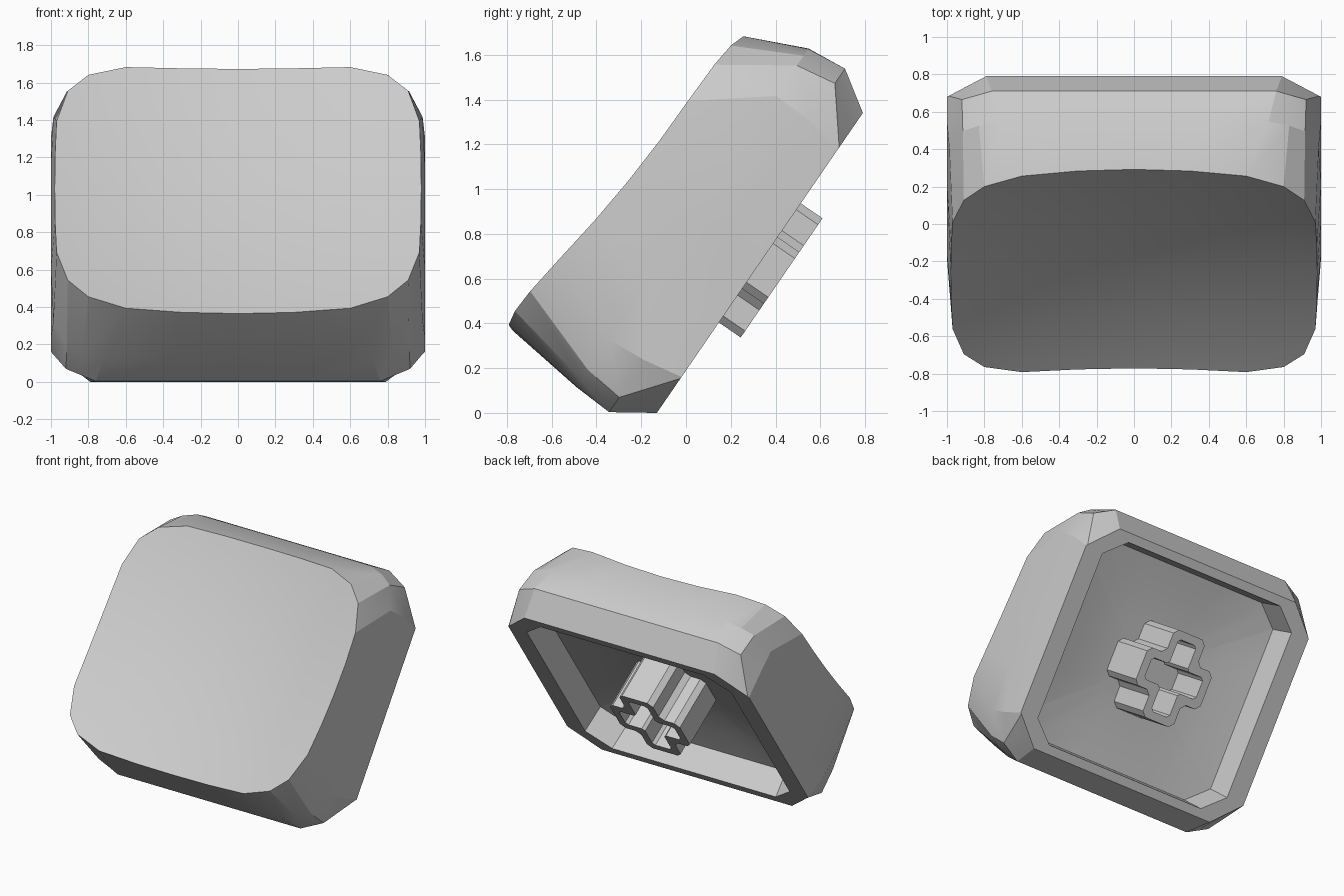
import bpy
import bmesh
from mathutils import Matrix, Vector

cube = bpy.data.objects.get("Cube")
if cube:
    bpy.data.objects.remove(cube, do_unlink=True)

# One plain grey plastic
grey = bpy.data.materials.new("grey_plastic")
grey.use_nodes = True
colour = (0.6, 0.6, 0.6, 1)
grey.diffuse_color = colour
grey.node_tree.nodes["Principled BSDF"].inputs["Base Color"].default_value = colour

# Key frame: local z is the key's height, leaned back onto its front edge
ALONG = Vector((0, 0.566, 0.824)).normalized()
UP = Vector((1, 0, 0)).cross(ALONG)
LEAN = Matrix((Vector((1, 0, 0)), ALONG, UP)).transposed().to_4x4()
LEAN.translation = (0, 0.33, 0.67)


def full_ring(quarter):
    """Mirror a quarter outline, from the y axis to the x axis, into a loop."""
    right = quarter + [(x, -y) for x, y in reversed(quarter) if y > 0]
    return right + [(-x, y) for x, y in reversed(right) if x > 0]


def loft(name, rings):
    """Skin a list of equal rings and close both ends."""
    bm = bmesh.new()
    loops = [[bm.verts.new(p) for p in ring] for ring in rings]
    for a, b in zip(loops, loops[1:]):
        for i in range(len(a)):
            j = (i + 1) % len(a)
            bm.faces.new((a[i], a[j], b[j], b[i]))
    bm.faces.new(loops[0])
    bm.faces.new(loops[-1])
    bm.transform(LEAN)
    bmesh.ops.recalc_face_normals(bm, faces=bm.faces[:])
    mesh = bpy.data.meshes.new(name)
    bm.to_mesh(mesh)
    bm.free()
    mesh.materials.append(grey)
    obj = bpy.data.objects.new(name, mesh)
    bpy.context.collection.objects.link(obj)
    bpy.ops.object.select_all(action="DESELECT")
    obj.select_set(True)
    bpy.context.view_layer.objects.active = obj
    bpy.ops.object.shade_smooth_by_angle(angle=0.35)


def level(ring, z, shift=0):
    return [(x, y + shift, z) for x, y in ring]


def chamfered(hx, hy, cx, cy):
    """Outline of a rectangle with cut corners."""
    corner = [(hx - cx * (1 - t), hy - cy * t) for t in (0, 0.45, 0.96, 1)]
    return full_ring([(0, hy), ((hx - cx) / 2, hy)] + corner
                     + [(hx, (hy - cy) / 2), (hx, 0)])


def dish(x, y):
    """Scooped, sloping top surface."""
    return 0.594 - 0.074 * y + 0.1 * (x * x + y * y)


# Cap: dished top, tapering walls, flat rim and hollow underside
top = full_ring([(0, .84), (.3, .838), (.6, .828), (.8, .762),
                 (.91, .65), (.97, .45), (.978, .225), (.98, 0)])
shoulder = full_ring([(0, .917), (.38, .917), (.72, .915), (.83, .878),
                      (.915, .825), (.987, .66), (1, .33), (1, 0)])
belly = full_ring([(0, .931), (.38, .931), (.76, .931), (.84, .891),
                   (.92, .851), (1, .65), (1, .33), (1, 0)])
rings = []
for s in (0.03, 0.2, 0.4, 0.6, 0.8, 0.92, 1):
    scaled = [(x * s, y * s - 0.035) for x, y in top]
    rings.append([(x, y, dish(x, y)) for x, y in scaled])
rings += [
    level(shoulder, 0.363, -0.004),
    level(belly, 0.178),
    level(chamfered(1, .813, .21, .195), 0),
    level(chamfered(.85, .75, .17, .14), 0),
    level(chamfered(.83, .73, .17, .14), 0.2),
    level(chamfered(.6, .53, .13, .11), 0.235),
    level(chamfered(.3, .26, .06, .06), 0.26),
]
loft("key_cap", rings)


# Stem: hollow cross-shaped socket with cut corners
def cross(hx, hy, arm, cut):
    return full_ring([(0, hy), (arm - cut, hy), (arm, hy - cut),
                      (arm, arm + cut), (arm + cut, arm),
                      (hx - cut, arm), (hx, arm - cut), (hx, 0)])


outer = cross(.29, .323, .14, .035)
inner = cross(.23, .265, .08, .02)
loft("stem_socket", [level(outer, 0.28), level(outer, -0.118),
                     level(inner, -0.118), level(inner, 0.2)])
